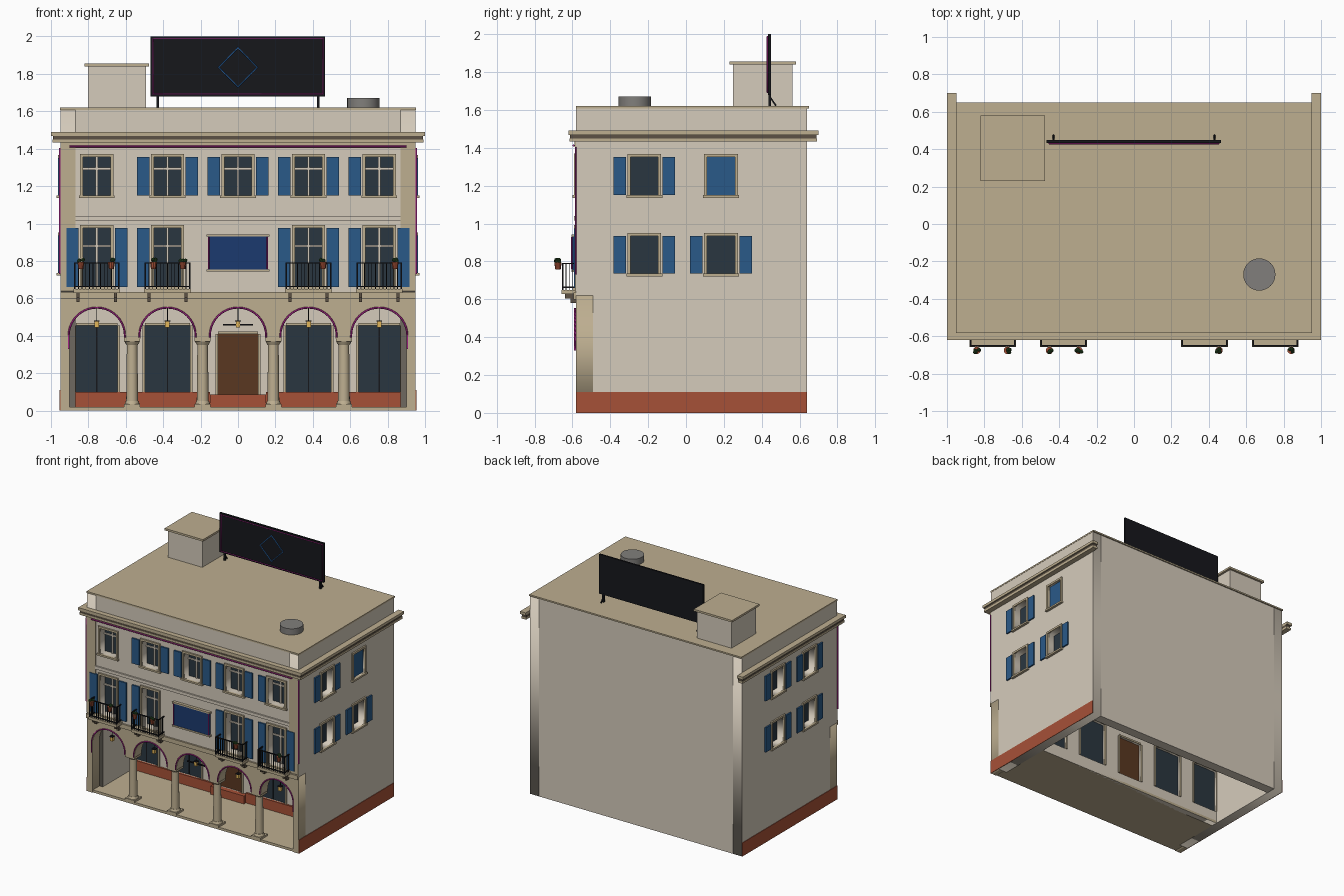
import bpy, bmesh, math, random
from mathutils import Matrix, Vector

if "Cube" in bpy.data.objects:
    bpy.data.objects.remove(bpy.data.objects["Cube"])
random.seed(4)

def material(name, r, g, b):
    m = bpy.data.materials.new(name)
    m.diffuse_color = [(c / 255) ** 2.2 for c in (r, g, b)] + [1]
    m.use_nodes = True
    m.node_tree.nodes["Principled BSDF"].inputs["Base Color"].default_value = m.diffuse_color
    return m

CREAM = material("cream", 212, 202, 186)
TAN = material("tan", 188, 173, 143)
BLUE = material("blue", 46, 90, 135)
NAVY = material("navy", 33, 60, 110)
GLASS = material("glass", 46, 57, 66)
RED = material("brick_red", 165, 82, 58)
WOOD = material("wood", 90, 58, 38)
DARK = material("dark", 28, 29, 33)
BROWN = material("shadow_brown", 92, 82, 70)
GREY = material("grey", 128, 126, 123)
NEON = material("magenta", 165, 40, 135)
NEONB = material("neon_blue", 50, 120, 200)
LAMP = material("lamp", 225, 180, 90)
GREEN = material("green", 45, 75, 40)

def make(name, data, mat):
    ob = bpy.data.objects.new(name, data)
    bpy.context.collection.objects.link(ob)
    data.materials.append(mat)
    return ob

def to_mesh(ob):
    bpy.ops.object.select_all(action='DESELECT')
    ob.select_set(True)
    bpy.context.view_layer.objects.active = ob
    bpy.ops.object.convert(target='MESH')

parts = {}
def box(name, mat, x0, x1, y0, y1, z0, z1):
    bm = parts.setdefault(name, (bmesh.new(), mat))[0]
    size = Matrix.Diagonal((abs(x1 - x0), abs(y1 - y0), abs(z1 - z0), 1))
    mid = Matrix.Translation(((x0 + x1) / 2, (y0 + y1) / 2, (z0 + z1) / 2))
    bmesh.ops.create_cube(bm, size=1, matrix=mid @ size)

def cone(name, mat, x, y, z0, z1, r0, r1, n=16):
    bm = parts.setdefault(name, (bmesh.new(), mat))[0]
    bmesh.ops.create_cone(bm, cap_ends=True, segments=n, radius1=r0, radius2=r1, depth=z1 - z0,
                          matrix=Matrix.Translation((x, y, (z0 + z1) / 2)))

# box on a facade: u along the wall, d outwards
def fbox(side, name, mat, u0, u1, d0, d1, z0, z1):
    if side == "front":
        box("front_" + name, mat, u0, u1, -0.58 - d1, -0.58 - d0, z0, z1)
    else:
        s = 1 if side == "right" else -1
        box(side + "_" + name, mat, s * (0.95 + d0), s * (0.95 + d1), u0, u1, z0, z1)

def rect(u0, u1, z0, z1):
    return [(u0, z0), (u1, z0), (u1, z1), (u0, z1)]

# flat wall with openings, extruded from a filled outline
def wall(name, mat, outline, holes, t, loc, side=False):
    cu = bpy.data.curves.new(name, 'CURVE')
    cu.dimensions, cu.fill_mode, cu.extrude = '2D', 'BOTH', t / 2
    for pts in [outline] + holes:
        sp = cu.splines.new('POLY')
        sp.points.add(len(pts) - 1)
        for p, (u, z) in zip(sp.points, pts):
            p.co = (u, z, 0, 1)
        sp.use_cyclic_u = True
    ob = make(name, cu, mat)
    ob.rotation_euler = (math.pi / 2, 0, math.pi / 2 if side else 0)
    ob.location = loc
    to_mesh(ob)

def tube(name, mat, pts, r=0.005, closed=False):
    cu = bpy.data.curves.new(name, 'CURVE')
    cu.dimensions, cu.bevel_depth, cu.bevel_resolution = '3D', r, 1
    cu.use_fill_caps = True
    sp = cu.splines.new('POLY')
    sp.points.add(len(pts) - 1)
    for p, c in zip(sp.points, pts):
        p.co = (*c, 1)
    sp.use_cyclic_u = closed
    to_mesh(make(name, cu, mat))

BAYS = [-0.755, -0.377, 0, 0.377, 0.755]
T = 0.08

# window: glass, bars, surround, sill and shutters (sides = -1 left, 1 right)
def window(side, u, z0, z1, shutters, bars=True, closed=False):
    w = 0.073
    fbox(side, "glass", GLASS, u - w, u + w, -0.07, -0.055, z0, z1)
    if closed:
        fbox(side, "closed_shutter", BLUE, u - w, u + w, -0.03, -0.01, z0, z1)
    if bars:
        zb = z0 + (z1 - z0) * 0.7
        fbox(side, "window_bars", CREAM, u - 0.006, u + 0.006, -0.056, -0.045, z0, z1)
        fbox(side, "window_bars", CREAM, u - w, u + w, -0.056, -0.046, zb - 0.006, zb + 0.006)
    for s in (-1, 1):
        fbox(side, "surrounds", TAN, u + s * w, u + s * (w + 0.016), 0, 0.012, z0, z1)
    fbox(side, "surrounds", TAN, u - w - 0.016, u + w + 0.016, 0, 0.012, z1, z1 + 0.016)
    fbox(side, "sills", TAN, u - w - 0.022, u + w + 0.022, 0, 0.02, z0 - 0.014, z0)
    for s in shutters:
        fbox(side, "shutters", BLUE, u + s * 0.097, u + s * 0.163, 0, 0.012, z0, z1)
    return rect(u - w, u + w, z0, z1)

# front upper wall and windows
holes = [window("front", u, 1.15, 1.355, s) for u, s in zip(BAYS, [(), (-1, 1), (-1, 1), (-1, 1), (-1,)])]
holes += [window("front", u, 0.66, 0.975, s) for u, s in
          zip([-0.755, -0.377, 0.377, 0.755], [(-1, 1), (-1,), (-1, 1), (-1, 1)])]
wall("front_upper_wall", CREAM, rect(-0.87, 0.87, 0.62, 1.61), holes, T, (0, -0.54, 0))

# side walls with windows, notched for the arcade front
for side, s in (("right", 1), ("left", -1)):
    holes = [window(side, u, z, z + 0.2, () if shut else (-1, 1), False, shut)
             for u, z, shut in [(-0.22, 1.15, 0), (0.185, 1.15, s > 0), (-0.22, 0.735, 0), (0.185, 0.735, 0)]]
    outline = [(-0.49, 0), (0.64, 0), (0.64, 1.61), (-0.58, 1.61), (-0.58, 0.62), (-0.49, 0.62)]
    wall(side + "_wall", CREAM, outline, holes, T, (s * 0.91, 0, 0), True)
    fbox(side, "red_base", RED, -0.58, 0.64, 0, 0.004, 0, 0.11)
    box("corner_pilasters", TAN, s * 0.87, s * 0.95, -0.587, -0.58, 0.64, 1.41)
    # cornice return along the side
    for name, mat, z0, z1, d in (("cornice", TAN, 1.432, 1.45, 0.043), ("cornice_groove", BROWN, 1.45, 1.468, 0.04),
                                 ("cornice", TAN, 1.468, 1.49, 0.05)):
        box(name, mat, s * 0.95, s * (0.95 + d), -0.58 - d * 0.8, 0.65 + d, z0, z1)
        if s > 0:
            box(name, mat, -0.95, 0.95, -0.58 - d * 0.8, -0.58, z0, z1)
box("back_wall", CREAM, -0.87, 0.87, 0.56, 0.64, 0, 1.61)
box("roof", TAN, -0.952, 0.952, -0.582, 0.65, 1.608, 1.62)
box("frieze", TAN, -0.95, 0.95, -0.59, -0.58, 1.405, 1.432)
box("string_courses", TAN, -0.95, 0.95, -0.594, -0.58, 0.6, 0.635)
box("upper_string_course", CREAM, -0.87, 0.87, -0.592, -0.58, 1.015, 1.04)

# arcade front: one profile with five arches
prof = [(-0.95, 0), (-0.9, 0)]
for u in BAYS:
    prof += [(u - 0.145, 0.385)] + [(u - 0.145 * math.cos(a), 0.4 + 0.145 * math.sin(a))
             for a in [math.pi * i / 20 for i in range(21)]] + [(u + 0.145, 0.385)]
prof += [(0.9, 0), (0.95, 0), (0.95, 0.62), (-0.95, 0.62)]
wall("arcade_front", TAN, prof, [], 0.09, (0, -0.535, 0))
for u in (-0.566, -0.189, 0.189, 0.566):
    box("column_blocks", TAN, u - 0.043, u + 0.043, -0.58, -0.49, 0.015, 0.035)
    box("column_blocks", TAN, u - 0.043, u + 0.043, -0.58, -0.49, 0.368, 0.386)
    cone("columns", TAN, u, -0.535, 0.03, 0.37, 0.032, 0.028)
    cone("column_rings", TAN, u, -0.535, 0.035, 0.052, 0.04, 0.034)
    cone("column_rings", TAN, u, -0.535, 0.35, 0.369, 0.03, 0.041)
box("arcade_floor", TAN, -0.9, 0.9, -0.575, -0.05, 0, 0.02)
box("arcade_ceiling", CREAM, -0.87, 0.87, -0.5, -0.05, 0.59, 0.618)

# arcade back wall with shop windows and door
holes = []
for u in BAYS:
    w, z0, z1 = (0.107, 0.085, 0.41) if u == 0 else (0.12, 0.1, 0.455)
    if u != -9:
        w = min(w, 0.865 - abs(u))
    holes.append(rect(u - w, u + w, z0, z1))
    if u == 0:
        box("door", WOOD, -w, w, -0.09, -0.065, z0, z1)
        box("door_step", RED, -0.15, 0.15, -0.14, -0.1, 0.02, 0.085)
    else:
        box("shop_glass", GLASS, u - w, u + w, -0.09, -0.065, z0, z1)
        box("shop_mullions", DARK, u - 0.003, u + 0.003, -0.094, -0.09, z0, z1)
        s = 1 if u > 0 else -1
        box("shop_dado", RED, s * 0.15, s * 0.87, -0.115, -0.1, 0.02, 0.1) if abs(u) < 0.5 else None
    for y0, y1 in ((-0.11, -0.1), (-0.05, -0.042)):
        for s in (-1, 1):
            box("shop_surrounds", TAN, u + s * w, u + s * min(w + 0.014, 0.87), y0, y1, z0, z1)
        box("shop_surrounds", TAN, u - w, u + w, y0, y1, z1, z1 + 0.014)
    # lantern hanging in the arch
    box("lanterns", LAMP, u - 0.012, u + 0.012, -0.547, -0.523, 0.443, 0.475)
    box("lantern_caps", DARK, u - 0.015, u + 0.015, -0.55, -0.52, 0.475, 0.482)
    box("lantern_caps", DARK, u - 0.002, u + 0.002, -0.537, -0.533, 0.482, 0.547)
    # neon arch; the outer legs are longer
    ends = [0.33 if u == BAYS[0] else 0.39, 0.33 if u == BAYS[-1] else 0.39]
    arc = [(u - 0.15 * math.cos(a), -0.586, 0.4 + 0.15 * math.sin(a)) for a in [math.pi * i / 20 for i in range(21)]]
    tube("arch_neon", NEON, [(u - 0.15, -0.586, ends[0])] + arc + [(u + 0.15, -0.586, ends[1])])
wall("arcade_back_wall", CREAM, rect(-0.87, 0.87, 0, 0.618), holes, 0.05, (0, -0.075, 0))
box("lantern_bar", DARK, -0.08, 0.08, -0.54, -0.53, 0.455, 0.464)

# balconies
for u in (-0.755, -0.377, 0.377, 0.755):
    box("balcony_slabs", TAN, u - 0.125, u + 0.125, -0.657, -0.58, 0.628, 0.65)
    for s in (-1, 1):
        x = u + s * 0.1
        box("balcony_brackets", BROWN, x - 0.008, x + 0.008, -0.64, -0.58, 0.605, 0.628)
        box("balcony_brackets", BROWN, x - 0.008, x + 0.008, -0.61, -0.58, 0.58, 0.605)
    for z in (0.66, 0.785):
        box("balcony_rails", DARK, u - 0.122, u + 0.122, -0.656, -0.648, z, z + 0.007)
        for s in (-1, 1):
            box("balcony_rails", DARK, u + s * 0.114, u + s * 0.122, -0.65, -0.58, z, z + 0.007)
    for i in range(13):
        x, r = u - 0.118 + i * 0.236 / 12, 0.004 if i in (0, 12) else 0.002
        box("balcony_bars", DARK, x - r, x + r, -0.652 - r, -0.652 + r, 0.65, 0.79)
    for s in (-1, 1):
        for y in (-0.634, -0.616, -0.598):
            box("balcony_bars", DARK, u + s * 0.116, u + s * 0.12, y - 0.002, y + 0.002, 0.65, 0.79)

# flower pots
for x in (-0.84, -0.677, -0.452, -0.295, 0.455, 0.84):
    cone("flower_pots", RED, x, -0.676, 0.757, 0.795, 0.014, 0.02, 10)
    bm = parts.setdefault("pot_plants", (bmesh.new(), GREEN))[0]
    for i in range(5):
        p = Vector((x + random.uniform(-.014, .014), -0.679 + random.uniform(-.008, .01), 0.798 + random.uniform(0, .01)))
        bmesh.ops.create_icosphere(bm, subdivisions=1, radius=0.012, matrix=Matrix.Translation(p))

# blank wall sign
box("wall_sign", NAVY, -0.16, 0.16, -0.6, -0.58, 0.755, 0.93)
for z in (0.743, 0.93):
    box("wall_sign_rails", TAN, -0.168, 0.168, -0.604, -0.58, z, z + 0.012)
for s in (-1, 1):
    tube("sign_neon", NEON, [(s * 0.157, -0.603, 0.757), (s * 0.157, -0.603, 0.928)], 0.004)
    tube("corner_neon", NEON, [(s * 0.953, -0.583, 0.73), (s * 0.953, -0.583, 1.405)])
tube("frieze_neon", NEON, [(-0.9, -0.594, 1.412), (0.9, -0.594, 1.412)])

# roof hut, vent and billboard
box("roof_hut", CREAM, -0.803, -0.493, 0.247, 0.563, 1.62, 1.842)
box("roof_hut_cap", TAN, -0.82, -0.475, 0.23, 0.58, 1.84, 1.856)
cone("roof_vent", GREY, 0.67, -0.27, 1.62, 1.67, 0.086, 0.086, 32)
box("billboard", DARK, -0.468, 0.466, 0.434, 0.448, 1.68, 2.0)
for s in (-1, 1):
    x = s * 0.43
    box("billboard_posts", DARK, x - 0.007, x + 0.007, 0.436, 0.45, 1.62, 1.69)
    tube("billboard_strut", DARK, [(x, 0.446, 1.665), (x, 0.475, 1.622)], 0.005)
tube("billboard_neon", NEON, [(x, 0.43, z) for x, z in rect(-0.455, 0.455, 1.692, 1.988)], 0.004, True)
tube("diamond_neon", NEONB, [(0, 0.43, 1.94), (0.103, 0.43, 1.835), (0, 0.43, 1.73), (-0.103, 0.43, 1.835)], 0.004, True)

# turn the collected boxes and cones into objects
for name, (bm, mat) in parts.items():
    me = bpy.data.meshes.new(name)
    bm.to_mesh(me)
    bm.free()
    ob = make(name, me, mat)
    if name in ("columns", "column_rings", "roof_vent", "flower_pots"):
        bpy.ops.object.select_all(action='DESELECT')
        ob.select_set(True)
        bpy.context.view_layer.objects.active = ob
        bpy.ops.object.shade_smooth_by_angle(angle=math.radians(35))
